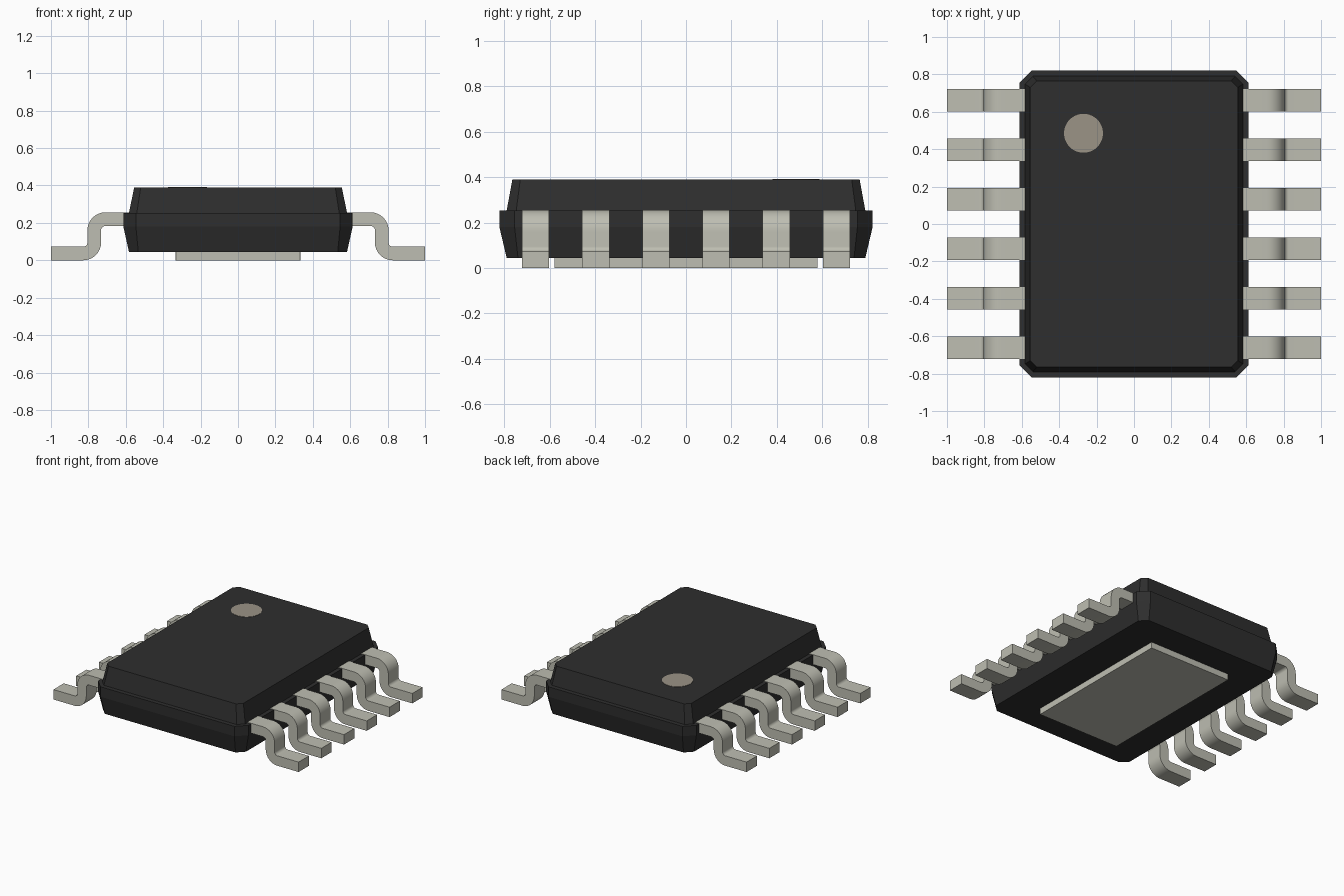
import bpy, bmesh, math

if "Cube" in bpy.data.objects:
    bpy.data.objects.remove(bpy.data.objects["Cube"], do_unlink=True)


def material(name, srgb):
    lin = [((c / 255 + 0.055) / 1.055) ** 2.4 for c in srgb] + [1]
    m = bpy.data.materials.new(name)
    m.use_nodes = True
    m.diffuse_color = lin
    bsdf = m.node_tree.nodes["Principled BSDF"]
    bsdf.inputs["Base Color"].default_value = lin
    bsdf.inputs["Roughness"].default_value = 0.6
    return m


BLACK = material("black plastic", (46, 46, 46))
METAL = material("tinned metal", (190, 190, 178))
MARK = material("marker beige", (155, 147, 134))


def add(name, mesh, mat):
    if not mesh.materials:
        mesh.materials.append(mat)
    ob = bpy.data.objects.new(name, mesh)
    bpy.context.collection.objects.link(ob)
    return ob


def loft(name, rings):
    """Mesh skinned through closed rings of equal length, capped at both ends."""
    bm = bmesh.new()
    loops = [[bm.verts.new(p) for p in ring] for ring in rings]
    n = len(loops[0])
    for a, b in zip(loops, loops[1:]):
        for i in range(n):
            j = (i + 1) % n
            bm.faces.new((a[i], a[j], b[j], b[i]))
    bm.faces.new(loops[0][::-1])
    bm.faces.new(loops[-1])
    bmesh.ops.recalc_face_normals(bm, faces=bm.faces)
    mesh = bpy.data.meshes.new(name)
    bm.to_mesh(mesh)
    bm.free()
    return mesh


def octagon(x, y, c, z):
    """Rectangle with half sizes x, y and corners cut by c."""
    return [(x, y - c, z), (x - c, y, z), (c - x, y, z), (-x, y - c, z),
            (-x, c - y, z), (c - x, -y, z), (x - c, -y, z), (x, c - y, z)]


# Moulded body: tapered lower half, ledge, narrower tapered upper half
add("body", loft("body", [
    octagon(0.583, 0.79, 0.05, 0.045),
    octagon(0.613, 0.822, 0.067, 0.18),
    octagon(0.613, 0.822, 0.067, 0.253),
    octagon(0.583, 0.79, 0.042, 0.253),
    octagon(0.555, 0.765, 0.035, 0.39)]), BLACK)

# Thermal pad under the body
add("thermal_pad", loft("thermal_pad", [
    octagon(0.333, 0.58, 0.001, z) for z in (0.0, 0.06)]), METAL)

# Round marker on the top face
circle = [(-0.27 + 0.104 * math.cos(t * math.tau / 48),
           0.485 + 0.104 * math.sin(t * math.tau / 48)) for t in range(48)]
add("pin_one_marker", loft("pin_one_marker", [
    [(x, y, z) for x, y in circle] for z in (0.385, 0.392)]), MARK)

# Gull-wing lead: pairs of lower and upper points along two bends
SMALL, LARGE, HALF, STEPS = 0.022, 0.095, 0.06, 8
stations = [((0.56, 0.183), (0.56, 0.256))]


def bend(cx, cz, start, turn, r_low, r_up):
    for i in range(STEPS + 1):
        a = math.radians(start + turn * i / STEPS)
        c, s = math.cos(a), math.sin(a)
        stations.append(((cx + r_low * c, cz + r_low * s),
                         (cx + r_up * c, cz + r_up * s)))


bend(0.71, 0.161, 90, -90, SMALL, LARGE)
bend(0.827, 0.095, 180, 90, LARGE, SMALL)
stations.append(((1.0, 0.0), (1.0, 0.073)))

lead = loft("lead", [
    [(lo[0], -HALF, lo[1]), (lo[0], HALF, lo[1]),
     (up[0], HALF, up[1]), (up[0], -HALF, up[1])] for lo, up in stations])

# Six leads on each side share one mesh
bpy.ops.object.select_all(action='DESELECT')
for side, turn in (("left", 0), ("right", math.pi)):
    for i in range(6):
        ob = add(f"lead_{side}_{i + 1}", lead, METAL)
        ob.location.y = (i - 2.5) * 0.265
        ob.rotation_euler.z = turn

# Smooth bends, crisp edges
first = bpy.data.objects["lead_left_1"]
first.select_set(True)
bpy.context.view_layer.objects.active = first
bpy.ops.object.shade_smooth_by_angle(angle=math.radians(30))
